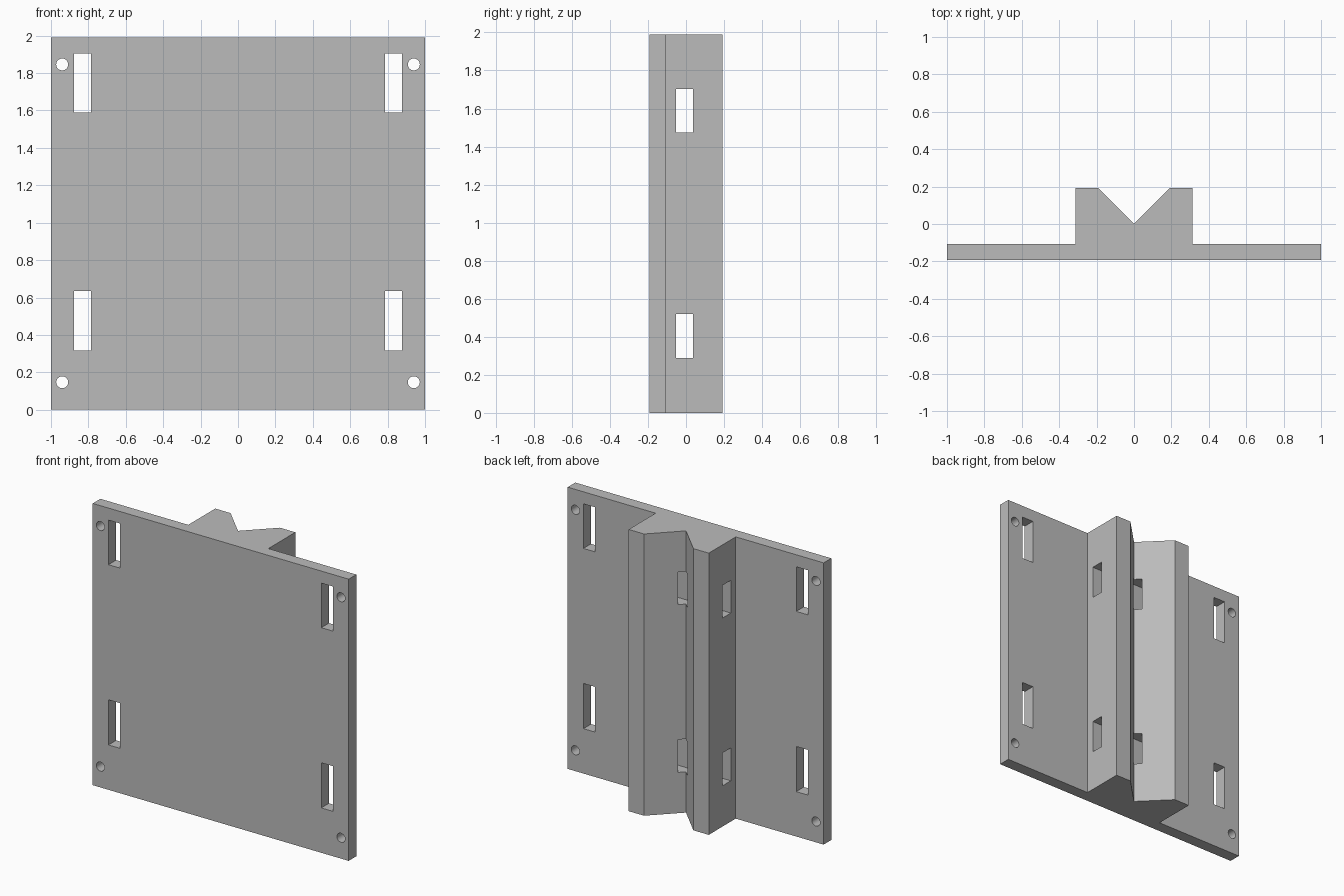
import bpy
import bmesh
from mathutils import Matrix

if "Cube" in bpy.data.objects:
    bpy.data.objects.remove(bpy.data.objects["Cube"], do_unlink=True)

HEIGHT = 1.99
BACK = 0.193        # half the total depth
PLATE_TOP = -0.108  # rear face of the plate

grey = bpy.data.materials.new("plain grey")
grey.diffuse_color = (0.5, 0.5, 0.5, 1)
grey.use_nodes = True
grey.node_tree.nodes["Principled BSDF"].inputs["Base Color"].default_value = grey.diffuse_color


def add_object(name, bm):
    mesh = bpy.data.meshes.new(name)
    bmesh.ops.recalc_face_normals(bm, faces=bm.faces)
    bm.to_mesh(mesh)
    bm.free()
    mesh.materials.append(grey)
    obj = bpy.data.objects.new(name, mesh)
    bpy.context.collection.objects.link(obj)
    return obj


def add_box(bm, x, y, z):
    """Box given by its (low, high) range on each axis."""
    spans = (x, y, z)
    centre = [(a + b) / 2 for a, b in spans]
    size = [b - a for a, b in spans]
    bmesh.ops.create_cube(bm, size=1, matrix=Matrix.Translation(centre) @ Matrix.Diagonal((*size, 1)))


# Plate and V-grooved block share one extruded profile
half = [(0, 0), (0.193, BACK), (0.313, BACK), (0.313, PLATE_TOP), (1, PLATE_TOP), (1, -BACK)]
outline = half + [(-x, y) for x, y in reversed(half[1:])]
bm = bmesh.new()
face = bm.faces.new([bm.verts.new((x, y, 0)) for x, y in outline])
side = bmesh.ops.extrude_face_region(bm, geom=[face])["geom"]
bmesh.ops.translate(bm, verts=[v for v in side if isinstance(v, bmesh.types.BMVert)], vec=(0, 0, HEIGHT))
bracket = add_object("grooved_mounting_plate", bm)

# Cutters: strap slots and screw holes in the plate, cross slots in the block
bm = bmesh.new()
depth = (-0.3, 0)
for z in ((0.317, 0.636), (1.59, 1.905)):
    for x in ((-0.877, -0.786), (0.786, 0.877)):
        add_box(bm, x, depth, z)
for z in (0.147, 1.846):
    for x in (-0.94, 0.94):
        place = Matrix.Translation((x, -0.15, z)) @ Matrix.Rotation(1.5708, 4, "X")
        bmesh.ops.create_cone(bm, cap_ends=True, segments=32, radius1=0.032,
                              radius2=0.032, depth=0.3, matrix=place)
for z in ((0.288, 0.52), (1.473, 1.704)):
    add_box(bm, (-0.5, 0.5), (-0.053, 0.037), z)
cutter = add_object("slot_and_hole_cutter", bm)

# Cut, then keep the result in the mesh and drop the cutter
cut = bracket.modifiers.new("cut openings", "BOOLEAN")
cut.operation = "DIFFERENCE"
cut.solver = "EXACT"
cut.object = cutter
bpy.context.view_layer.objects.active = bracket
bpy.ops.object.modifier_apply(modifier=cut.name)
bpy.data.objects.remove(cutter, do_unlink=True)

# Flat faces, smooth only inside the round holes
bracket.select_set(True)
bpy.ops.object.shade_smooth_by_angle(angle=0.5)
